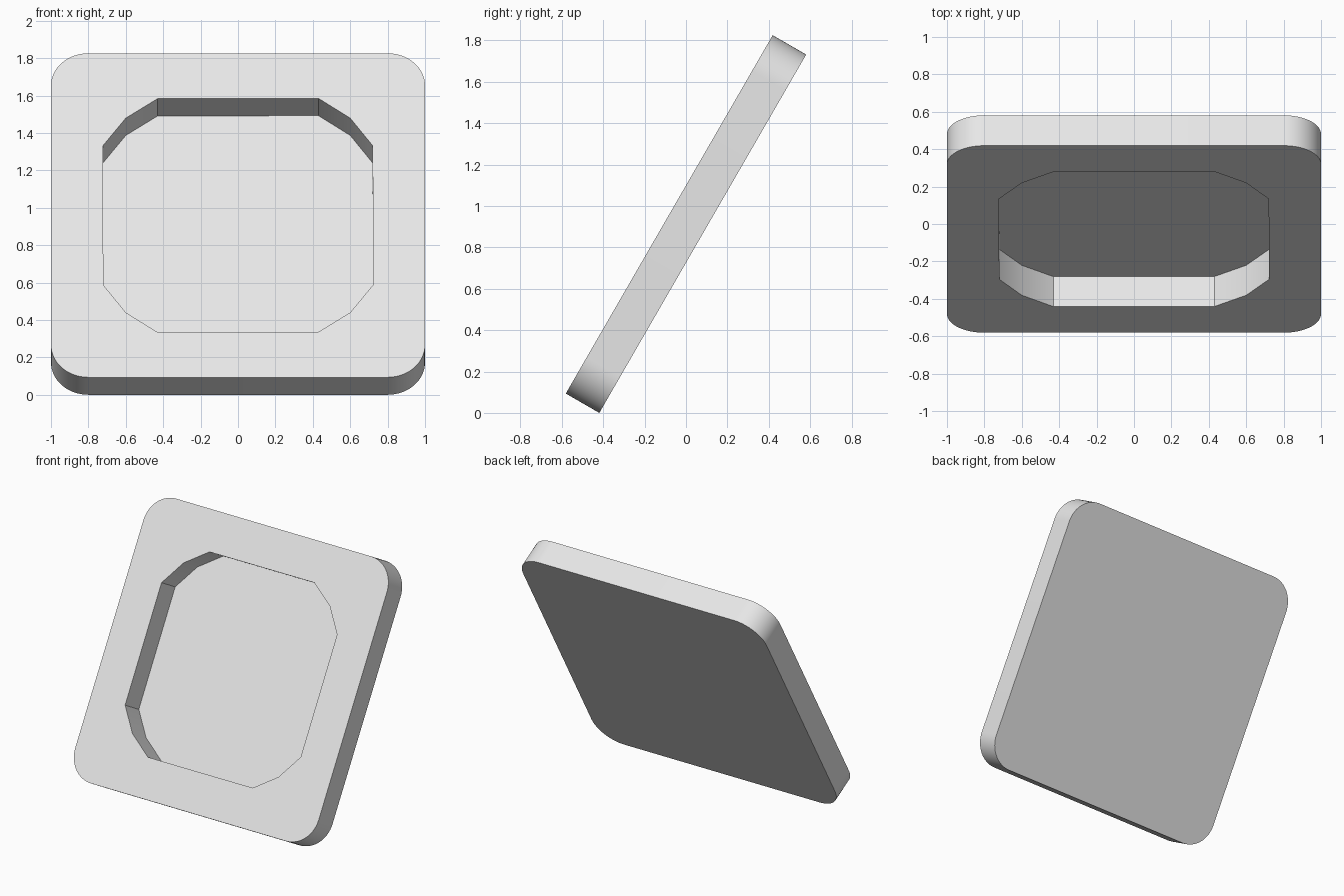
import bpy, bmesh
from math import radians, sin, cos

cube = bpy.data.objects.get("Cube")
if cube:
    bpy.data.objects.remove(cube, do_unlink=True)

THICK = 0.187
FLOOR = 0.002
TILT = radians(60)

grey = bpy.data.materials.new("light_grey")
grey.use_nodes = True
grey.diffuse_color = (0.8, 0.8, 0.8, 1)
grey.node_tree.nodes["Principled BSDF"].inputs["Base Color"].default_value = (0.8, 0.8, 0.8, 1)


def four_corners(corner):
    """Repeat one corner's outline points around all four quadrants."""
    points = []
    for _ in range(4):
        points += corner
        corner = [(-y, x) for x, y in corner]
    return points


def prism(name, outline, bottom, top):
    bm = bmesh.new()
    face = bm.faces.new([bm.verts.new((x, y, bottom)) for x, y in outline])
    grown = bmesh.ops.extrude_face_region(bm, geom=[face])["geom"]
    verts = [v for v in grown if isinstance(v, bmesh.types.BMVert)]
    bmesh.ops.translate(bm, verts=verts, vec=(0, 0, top - bottom))
    bmesh.ops.recalc_face_normals(bm, faces=bm.faces)
    mesh = bpy.data.meshes.new(name)
    bm.to_mesh(mesh)
    bm.free()
    mesh.materials.append(grey)
    obj = bpy.data.objects.new(name, mesh)
    bpy.context.collection.objects.link(obj)
    return obj


# Rounded slab
radius, steps = 0.2, 16
arc = [radians(90) * i / steps for i in range(steps + 1)]
corner = [(1 - radius + radius * cos(a), 1 - radius + radius * sin(a)) for a in arc]
panel = prism("tilted_panel", four_corners(corner), -THICK / 2, THICK / 2)

# Deep recess with faceted corners, leaving a thin back
facets = [(0.72, 0.43), (0.6, 0.6), (0.43, 0.722)]
cutter = prism("recess_cutter", four_corners(facets), FLOOR - THICK / 2, THICK)
cutter.hide_render = True

bpy.ops.object.select_all(action="DESELECT")
bpy.context.view_layer.objects.active = panel
panel.select_set(True)
cut = panel.modifiers.new("recess", "BOOLEAN")
cut.operation = "DIFFERENCE"
cut.solver = "EXACT"
cut.object = cutter
bpy.ops.object.modifier_apply(modifier=cut.name)
bpy.data.objects.remove(cutter, do_unlink=True)
bpy.ops.object.shade_smooth_by_angle(angle=radians(20))

# Lean the panel back and rest its lower edge on the ground
panel.rotation_euler.x = TILT
panel.location.z = sin(TILT) + THICK / 2 * cos(TILT)
